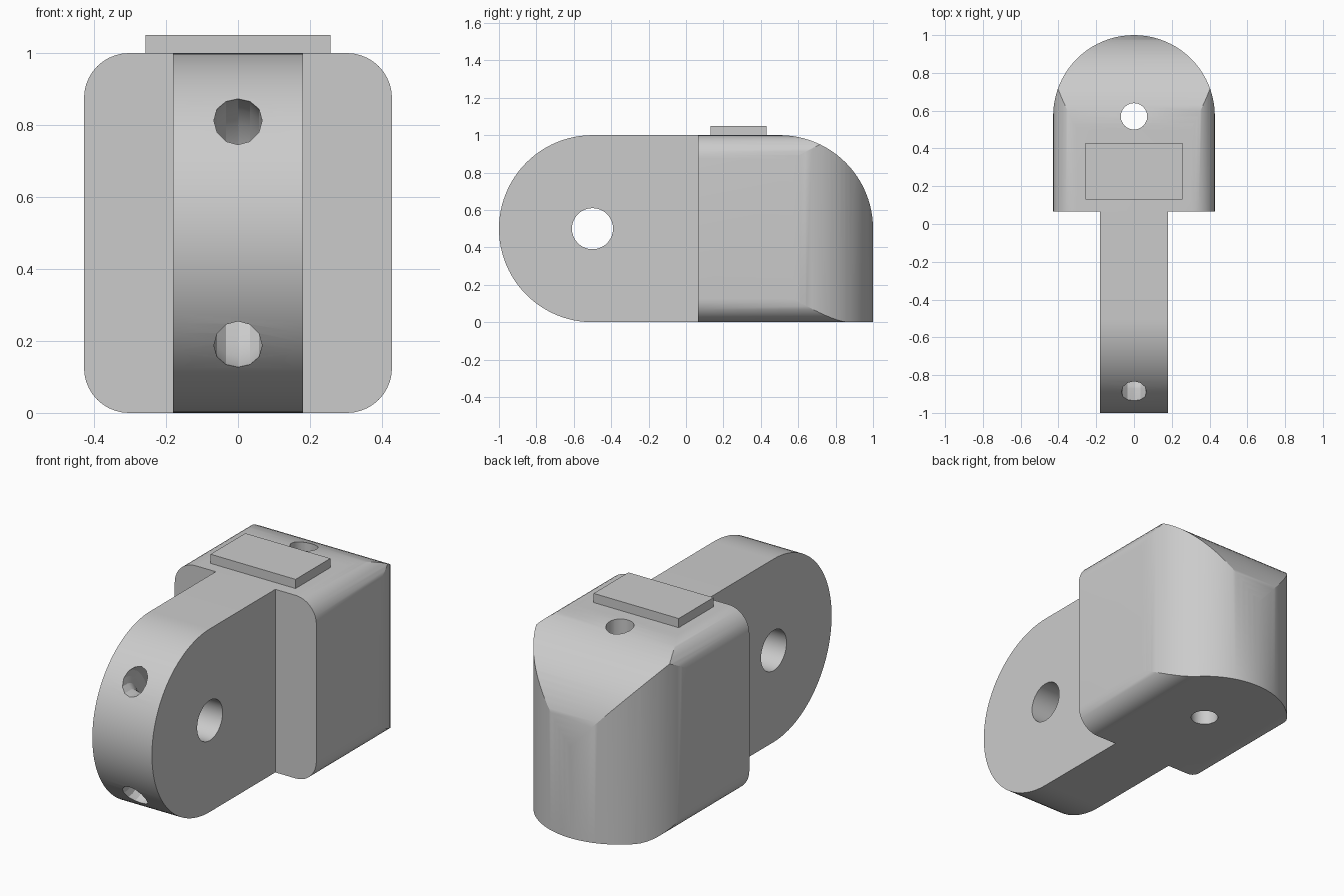
import bpy, bmesh
from math import sin, cos, pi, radians
from mathutils import Vector

if "Cube" in bpy.data.objects:
    bpy.data.objects.remove(bpy.data.objects["Cube"], do_unlink=True)

grey = bpy.data.materials.new("plain grey")
grey.use_nodes = True
grey.diffuse_color = (0.6, 0.6, 0.6, 1)
grey.node_tree.nodes["Principled BSDF"].inputs["Base Color"].default_value = (0.6, 0.6, 0.6, 1)


def make_object(name, bm):
    bmesh.ops.recalc_face_normals(bm, faces=bm.faces)
    mesh = bpy.data.meshes.new(name)
    bm.to_mesh(mesh)
    bm.free()
    mesh.materials.append(grey)
    obj = bpy.data.objects.new(name, mesh)
    bpy.context.collection.objects.link(obj)
    return obj


def arc(cx, cy, r, start, end, steps):
    """Points on a circular arc, angles in degrees."""
    angles = [radians(start + (end - start) * i / steps) for i in range(steps + 1)]
    return [(cx + r * cos(a), cy + r * sin(a)) for a in angles]


def prism(name, profile, axis, low, high):
    """Extrude a 2D profile along an axis."""
    place = {"x": lambda a, b, d: (d, a, b),
             "y": lambda a, b, d: (a, d, b),
             "z": lambda a, b, d: (a, b, d)}[axis]
    bm = bmesh.new()
    ends = [[bm.verts.new(place(a, b, d)) for a, b in profile] for d in (low, high)]
    for ring in ends:
        bm.faces.new(ring)
    n = len(profile)
    for i in range(n):
        j = (i + 1) % n
        bm.faces.new((ends[0][i], ends[0][j], ends[1][j], ends[1][i]))
    return make_object(name, bm)


def tube(name, path, radius, sides):
    """Sweep a circle along a path lying in the YZ plane."""
    bm = bmesh.new()
    rings = []
    for i, p in enumerate(path):
        tangent = (path[min(i + 1, len(path) - 1)] - path[max(i - 1, 0)]).normalized()
        normal = tangent.cross(Vector((1, 0, 0)))
        rings.append([bm.verts.new(p + radius * (Vector((cos(a), 0, 0)) + normal * sin(a)))
                      for a in (2 * pi * k / sides for k in range(sides))])
    bm.faces.new(rings[0])
    bm.faces.new(rings[-1])
    for r, s in zip(rings, rings[1:]):
        for k in range(sides):
            m = (k + 1) % sides
            bm.faces.new((r[k], r[m], s[m], s[k]))
    return make_object(name, bm)


def combine(target, tool, operation):
    """Apply a boolean and discard the tool."""
    tool.hide_render = True
    mod = target.modifiers.new("shape", "BOOLEAN")
    mod.operation, mod.object, mod.solver = operation, tool, "EXACT"
    bpy.context.view_layer.objects.active = target
    bpy.ops.object.modifier_apply(modifier=mod.name)
    bpy.data.objects.remove(tool, do_unlink=True)


W, FRONT, R = 0.428, 0.065, 0.125

# Body: rounded rectangle section, domed in plan and rounded over at the back top
section = []
for cx, cz, start in ((W - R, 1 - R, 0), (R - W, 1 - R, 90), (R - W, R, 180), (W - R, R, 270)):
    section += arc(cx, cz, R, start, start + 90, 10)
body = prism("body", section, "y", FRONT, 1.2)
plan = arc(0, 1 - W, W, 0, 180, 40) + [(-W, -0.2), (W, -0.2)]
combine(body, prism("plan_cutter", plan, "z", -0.2, 1.2), "INTERSECT")
side = [(-0.2, -0.2), (1.3, -0.2), (1.3, 0), (1, 0)] + arc(0.5, 0.5, 0.5, 0, 90, 24) + [(-0.2, 1)]
combine(body, prism("side_cutter", side, "x", -0.6, 0.6), "INTERSECT")
bolt = arc(0, 0.57, 0.07, 0, 345, 23)
combine(body, prism("bolt_cutter", bolt, "z", -0.2, 1.2), "DIFFERENCE")

# Tongue: flat bar with a round front end and a pivot hole
bar = arc(-0.5, 0.5, 0.5, 90, 270, 48) + [(FRONT, 0), (FRONT, 1)]
tongue = prism("tongue", bar, "x", -0.18, 0.18)
pivot = arc(-0.5, 0.5, 0.11, 0, 350, 35)
combine(tongue, prism("pivot_cutter", pivot, "x", -0.4, 0.4), "DIFFERENCE")

# Curved cord passage joining the two front openings
bend = [Vector((0, -0.87 + 0.17 * cos(a), 0.5 + 0.3125 * sin(a)))
        for a in (radians(90 - 180 * i / 16) for i in range(17))]
path = [Vector((0, -1.1, 0.8125))] + bend + [Vector((0, -1.1, 0.1875))]
combine(tongue, tube("passage_cutter", path, 0.067, 12), "DIFFERENCE")

# Raised rectangular pad on top
pad = prism("top_pad", [(-0.257, 0.13), (0.257, 0.13), (0.257, 0.43), (-0.257, 0.43)], "z", 1, 1.05)

# Smooth the curved walls, keep the edges crisp
bpy.ops.object.select_all(action="DESELECT")
for obj in (body, tongue, pad):
    obj.select_set(True)
bpy.context.view_layer.objects.active = body
bpy.ops.object.shade_smooth_by_angle(angle=radians(25))
